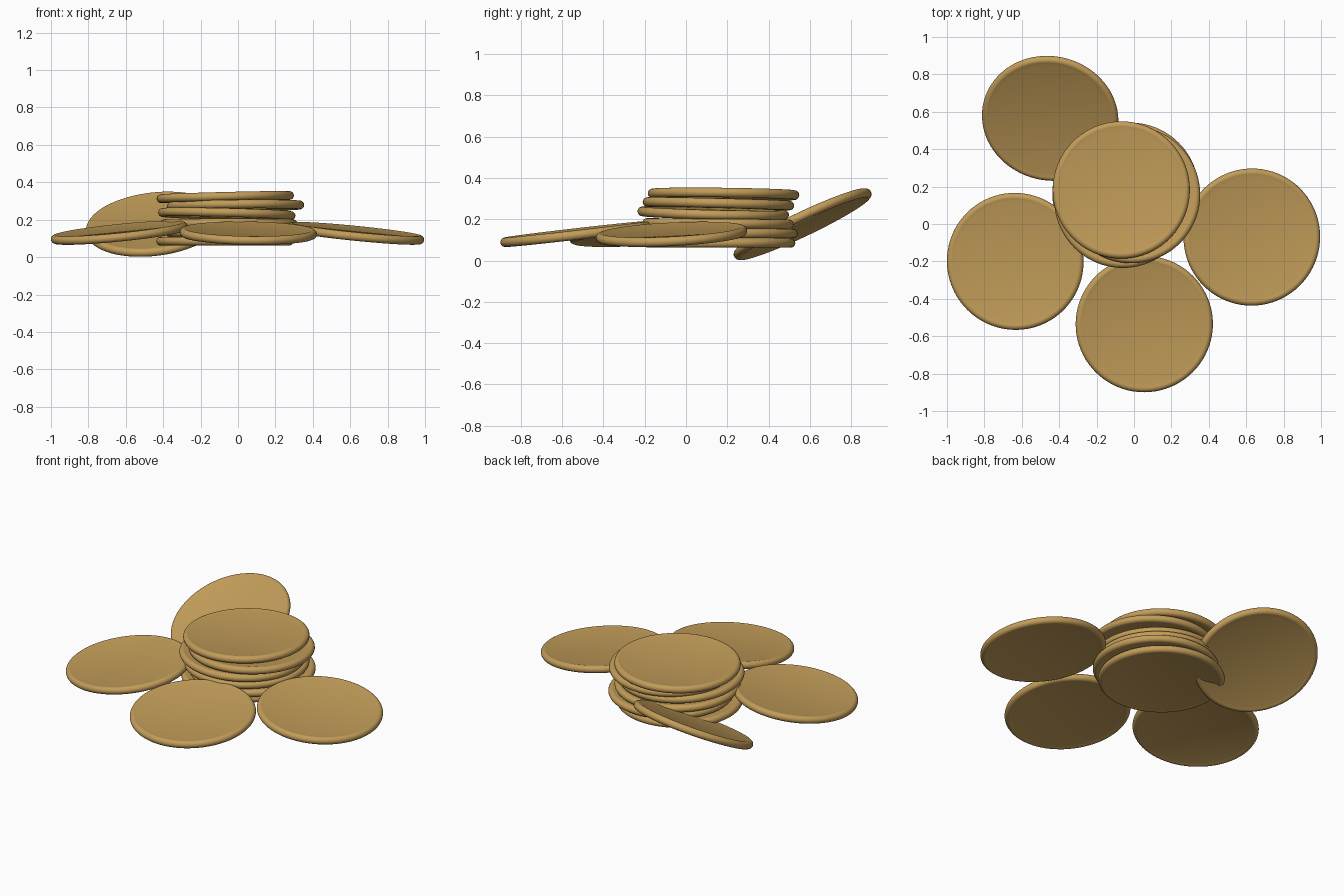
import bpy, bmesh, math
from mathutils import Vector

cube = bpy.data.objects.get("Cube")
if cube:
    bpy.data.objects.remove(cube, do_unlink=True)

# Single gold colour
gold = bpy.data.materials.new("gold")
gold.use_nodes = True
colour = (0.54, 0.335, 0.10, 1)
gold.diffuse_color = colour
gold.node_tree.nodes["Principled BSDF"].inputs["Base Color"].default_value = colour

R, H, DISH, SEGMENTS = 0.367, 0.023, 0.005, 80


def coin_mesh():
    """Lathe a disc with a rounded edge, raised rim and shallow faces."""
    c = R - H
    rim = [(c + H * math.cos(a), H * math.sin(a))
           for a in (math.pi * (i / 10 - 0.5) for i in range(11))]
    face = [(0, H - DISH), (c - 0.022, H - DISH), (c - 0.006, H - 0.001)]
    profile = [(r, -z) for r, z in face] + rim + face[::-1]
    bm = bmesh.new()
    verts = [bm.verts.new((r, 0, z)) for r, z in profile]
    edges = [bm.edges.new(pair) for pair in zip(verts, verts[1:])]
    bmesh.ops.spin(bm, geom=verts + edges, cent=(0, 0, 0), axis=(0, 0, 1),
                   angle=math.tau, steps=SEGMENTS, use_duplicate=False)
    bmesh.ops.remove_doubles(bm, verts=bm.verts, dist=0.0001)
    bmesh.ops.recalc_face_normals(bm, faces=bm.faces)
    for f in bm.faces:
        f.smooth = True
    mesh = bpy.data.meshes.new("coin")
    bm.to_mesh(mesh)
    bm.free()
    mesh.materials.append(gold)
    return mesh


coin = coin_mesh()


def place_coin(name, centre, slope):
    """Put a coin at centre, rising by slope along x and y."""
    obj = bpy.data.objects.new(name, coin)
    bpy.context.collection.objects.link(obj)
    normal = Vector((-slope[0], -slope[1], 1))
    obj.rotation_mode = "QUATERNION"
    obj.rotation_quaternion = Vector((0, 0, 1)).rotation_difference(normal)
    obj.location = centre


# Central stack, bottom to top
stack = [
    ((-0.07, 0.163, 0.085), (0, 0)),
    ((-0.02, 0.175, 0.131), (0, 0)),
    ((-0.05, 0.155, 0.179), (0, -0.01)),
    ((-0.06, 0.132, 0.230), (-0.025, -0.025)),
    ((-0.013, 0.157, 0.275), (0.01, -0.025)),
    ((-0.068, 0.182, 0.321), (0.025, -0.012)),
]
for i, (centre, slope) in enumerate(stack, 1):
    place_coin(f"stack_coin_{i}", centre, slope)

# Loose coins leaning around the stack
place_coin("right_loose_coin", (-0.635, -0.2, 0.13), (0.1, 0.07))
place_coin("left_loose_coin", (0.63, -0.07, 0.127), (-0.1, 0.05))
place_coin("front_loose_coin", (0.055, -0.535, 0.128), (-0.015, 0.115))
place_coin("back_leaning_coin", (-0.448, 0.565, 0.176), (0.12, 0.475))
